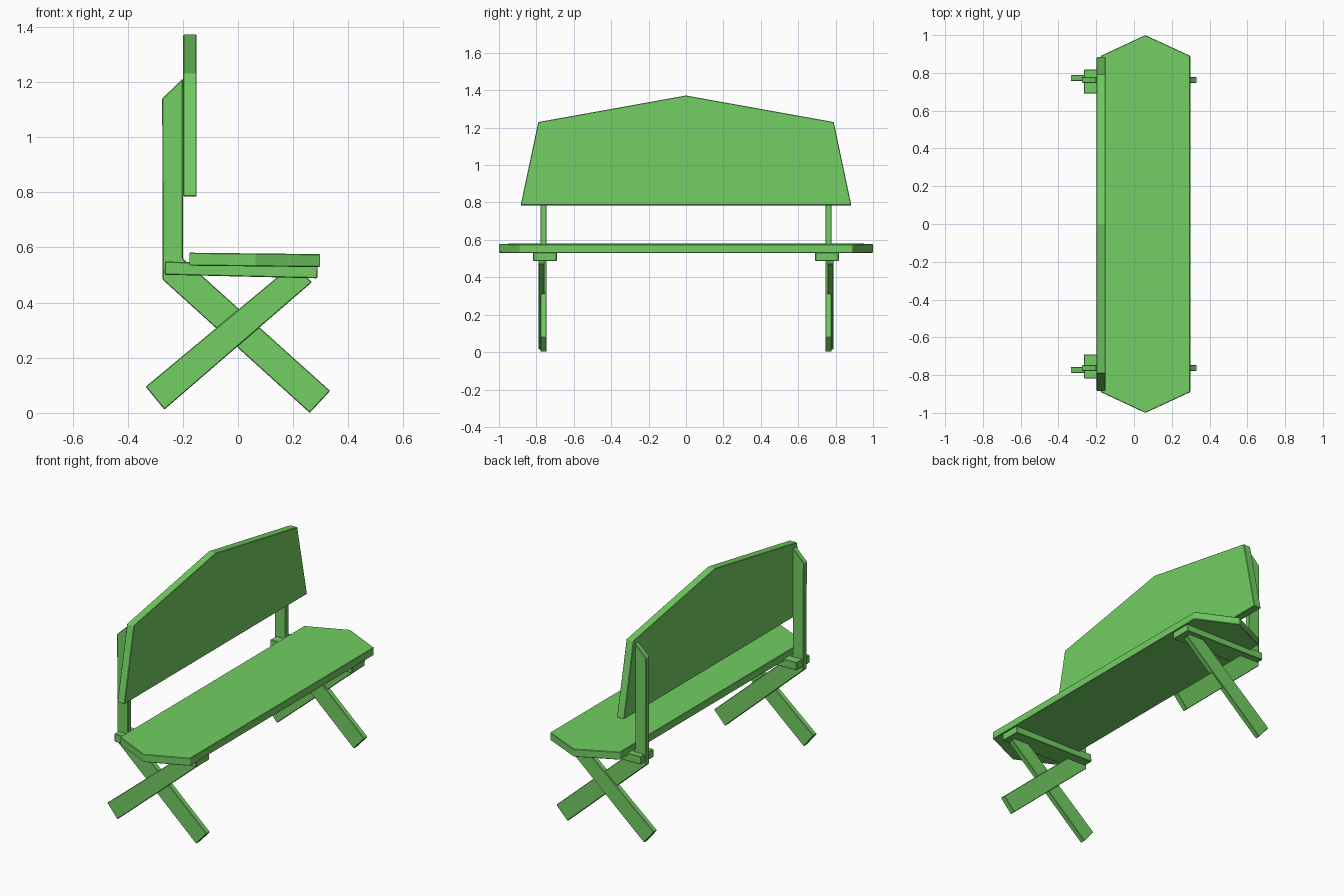
import bpy, bmesh
from mathutils import Vector

cube = bpy.data.objects.get("Cube")
if cube:
    bpy.data.objects.remove(cube, do_unlink=True)

# Single painted-wood colour
green = bpy.data.materials.new("bench green")
green.use_nodes = True
colour = (0.17, 0.62, 0.125, 1)
green.diffuse_color = colour
green.node_tree.nodes["Principled BSDF"].inputs["Base Color"].default_value = colour


def plank(name, outline, place, depth, bevel=0.003):
    """Extrude a flat outline; place maps each 2D point into space."""
    bm = bmesh.new()
    face = bm.faces.new([bm.verts.new(place(a, b)) for a, b in outline])
    extruded = bmesh.ops.extrude_face_region(bm, geom=[face])["geom"]
    top = [v for v in extruded if isinstance(v, bmesh.types.BMVert)]
    bmesh.ops.translate(bm, verts=top, vec=Vector(depth))
    bmesh.ops.recalc_face_normals(bm, faces=bm.faces)
    mesh = bpy.data.meshes.new(name)
    bm.to_mesh(mesh)
    bm.free()
    mesh.materials.append(green)
    obj = bpy.data.objects.new(name, mesh)
    bpy.context.collection.objects.link(obj)
    mod = obj.modifiers.new("soft edges", "BEVEL")
    mod.width = bevel
    mod.segments = 1
    return obj


# Seat: pointed at both ends, tipped slightly forward
seat = [(-0.176, -0.89), (0.06, -1), (0.298, -0.89),
        (0.298, 0.89), (0.06, 1), (-0.176, 0.89)]
plank("seat", seat, lambda x, y: (x, y, 0.532 - 0.011 * x), (0, 0, 0.047))

# Backrest: gabled board facing +x
back = [(-0.884, 0.785), (0.884, 0.785), (0.79, 1.23), (0, 1.372), (-0.79, 1.23)]
plank("backrest", back, lambda y, z: (-0.199, y, z), (0.049, 0, 0))

# End frames: bent post with leg, crossing leg, and rail under the seat
post = [(-0.273, 0.483), (0.26, 0), (0.334, 0.08),
        (-0.2, 0.56), (-0.2, 1.212), (-0.275, 1.14)]
cross = [(-0.335, 0.095), (-0.267, 0.012), (0.268, 0.474), (0.2, 0.54)]
rail = [(-0.266, 0.501), (0.288, 0.488), (0.289, 0.534), (-0.265, 0.549)]

for side, s in (("left", 1), ("right", -1)):
    for part, outline, inner, outer in (
            ("post_and_leg", post, 0.746, 0.779),
            ("cross_leg", cross, 0.756, 0.788),
            ("seat_rail", rail, 0.691, 0.817)):
        plank(f"{part}_{side}", outline,
              lambda x, z, y=inner: (x, s * y, z), (0, s * (outer - inner), 0))
